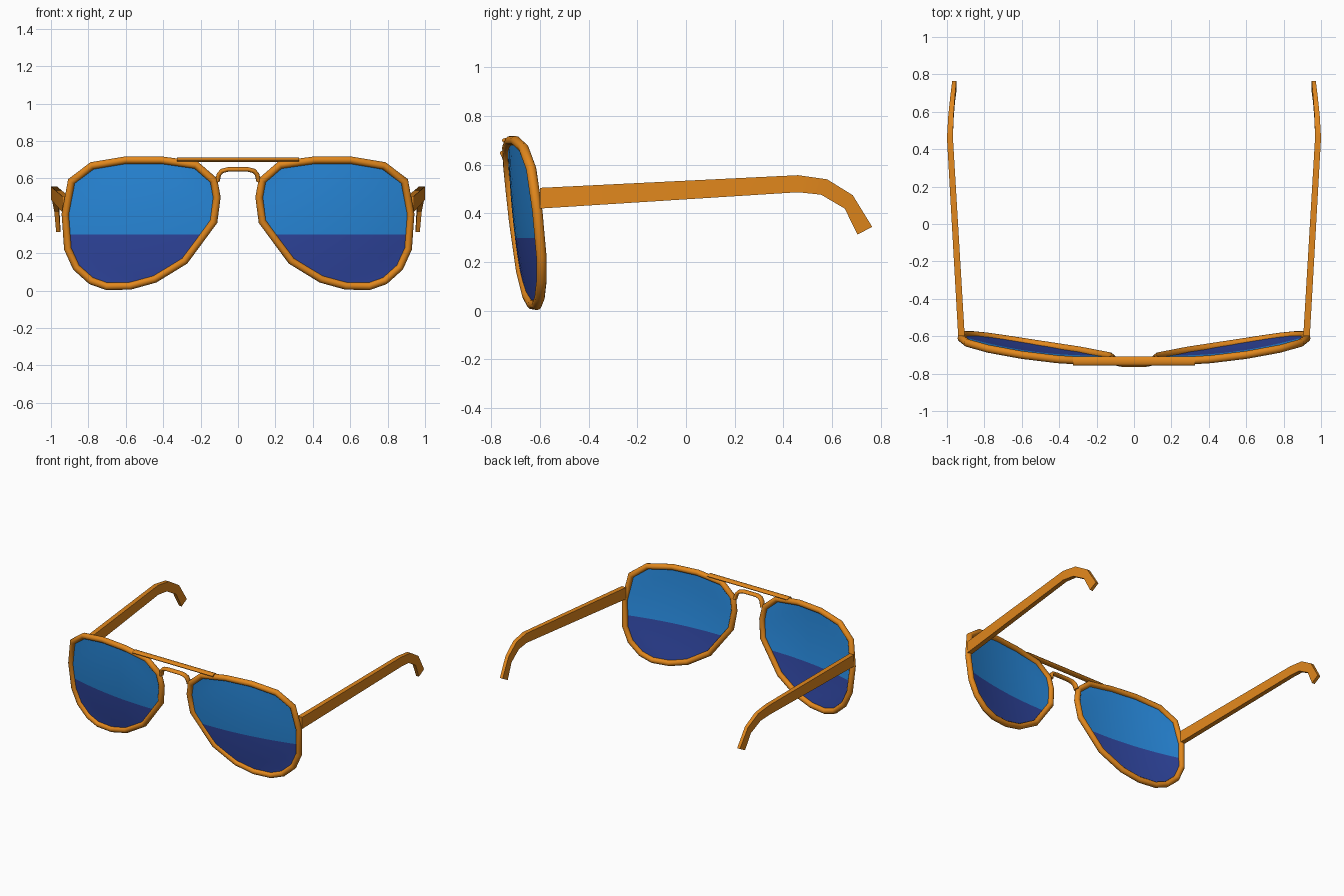
import bpy, bmesh, math
from mathutils import Vector

if "Cube" in bpy.data.objects:
    bpy.data.objects.remove(bpy.data.objects["Cube"])


def material(name, rgb):
    m = bpy.data.materials.new(name)
    m.diffuse_color = (*rgb, 1)
    m.use_nodes = True
    m.node_tree.nodes["Principled BSDF"].inputs["Base Color"].default_value = m.diffuse_color
    return m


ORANGE = material("amber frame", (0.76, 0.245, 0.012))
BLUE = material("upper lens blue", (0.022, 0.26, 0.74))
NAVY = material("lower lens navy", (0.03, 0.063, 0.36))


def finish(name, bm, mats, mirror=False, angle=60):
    me = bpy.data.meshes.new(name)
    bm.normal_update()
    bm.to_mesh(me)
    bm.free()
    for m in mats:
        me.materials.append(m)
    me.shade_smooth()
    me.set_sharp_from_angle(angle=math.radians(angle))
    ob = bpy.data.objects.new(name, me)
    bpy.context.collection.objects.link(ob)
    if mirror:
        mod = ob.modifiers.new("mirror", 'MIRROR')
        mod.use_mirror_merge = False
    return ob


def front_y(x, z):
    """Wrapped, tilted surface that the rims follow."""
    return -0.670 + 0.12 * x * x - 0.105 * z


def lens_y(x, z):
    """Same surface with a gentle forward bulge."""
    b = 1 - ((x - .52) / .42) ** 2 - ((z - .37) / .34) ** 2
    return front_y(x, z) - 0.016 * max(0, b)


def sweep(path, r_side, r_depth, closed, sides=12):
    """Sweep an elliptical section (r_depth along y) along a path."""
    bm = bmesh.new()
    pts = [Vector(p) for p in path]
    n = len(pts)
    rings = []
    for i, p in enumerate(pts):
        a = pts[i - 1] if closed or i > 0 else p
        b = pts[(i + 1) % n] if closed or i < n - 1 else p
        d1, d2 = (p - a).normalized(), (b - p).normalized()
        t = (d1 + d2).normalized()
        miter = 1 / max(0.6, t.dot(d2 if d2.length else d1))
        depth = Vector((0, 1, 0))
        depth = (depth - t * depth.dot(t)).normalized()
        side = t.cross(depth)
        ring = []
        for k in range(sides):
            ang = 2 * math.pi * k / sides
            ring.append(bm.verts.new(p + side * (math.cos(ang) * r_side * miter)
                                     + depth * (math.sin(ang) * r_depth)))
        rings.append(ring)
    for i in range(n if closed else n - 1):
        r, s = rings[i], rings[(i + 1) % n]
        for k in range(sides):
            j = (k + 1) % sides
            bm.faces.new((r[k], r[j], s[j], s[k]))
    if not closed:
        bm.faces.new(rings[0])
        bm.faces.new(rings[-1])
    bmesh.ops.recalc_face_normals(bm, faces=bm.faces[:])
    return bm


# Aviator outline of one rim (x, z)
OUTLINE = [(.60, .698), (.41, .698), (.225, .672), (.13, .59), (.113, .50),
           (.13, .37), (.285, .16), (.445, .062), (.575, .026), (.70, .023),
           (.785, .053), (.865, .125), (.91, .225), (.923, .41),
           (.89, .585), (.78, .668)]

# Rims
finish("lens_rims", sweep([(x, front_y(x, z), z) for x, z in OUTLINE],
                          .020, .021, True), [ORANGE], mirror=True)

# Lenses: flat outline, sliced, then bent; two colours split by height
bm = bmesh.new()
bm.faces.new([bm.verts.new((x, 0, z)) for x, z in OUTLINE])
cuts = [((0, 0, .06 * i), (0, 0, 1)) for i in range(1, 12)]
cuts += [((.1 + .07 * i, 0, 0), (1, 0, 0)) for i in range(1, 12)]
for co, no in cuts:
    bmesh.ops.bisect_plane(bm, geom=bm.verts[:] + bm.edges[:] + bm.faces[:],
                           plane_co=co, plane_no=no)
for f in bm.faces:
    f.material_index = 0 if f.calc_center_median().z > .30 else 1
for v in bm.verts:
    v.co.y = lens_y(v.co.x, v.co.z)
bm.normal_update()
if sum(f.normal.y for f in bm.faces) > 0:
    bmesh.ops.reverse_faces(bm, faces=bm.faces[:])
finish("lenses", bm, [BLUE, NAVY], mirror=True)

# Nose bridge
half = [(.11, -.725, .585), (.102, -.733, .622), (.085, -.740, .64),
        (.055, -.745, .648)]
bridge = half + [(-x, y, z) for x, y, z in reversed(half)]
finish("nose_bridge", sweep(bridge, .012, .02, False), [ORANGE])

# Brow bar
finish("brow_bar", sweep([(-.325, -.733, .70), (.325, -.733, .70)],
                         .011, .024, False), [ORANGE])

# Temples: (y, top z), (y, bottom z), outer x, inner x
STATIONS = [((-.60, .505), (-.60, .42), .94, .905),
            ((.46, .557), (.46, .487), 1.0, .968),
            ((.58, .54), (.555, .477), .993, .965),
            ((.685, .475), (.652, .42), .982, .957),
            ((.765, .345), (.705, .313), .972, .95)]
bm = bmesh.new()
rings = []
for (yt, zt), (yb, zb), xo, xi in STATIONS:
    rings.append([bm.verts.new(c) for c in
                  ((xi, yb, zb), (xo, yb, zb), (xo, yt, zt), (xi, yt, zt))])
for r, s in zip(rings, rings[1:]):
    for k in range(4):
        j = (k + 1) % 4
        bm.faces.new((r[k], r[j], s[j], s[k]))
bm.faces.new(rings[0])
bm.faces.new(rings[-1])
bmesh.ops.recalc_face_normals(bm, faces=bm.faces[:])
finish("temple_arms", bm, [ORANGE], mirror=True, angle=30)
